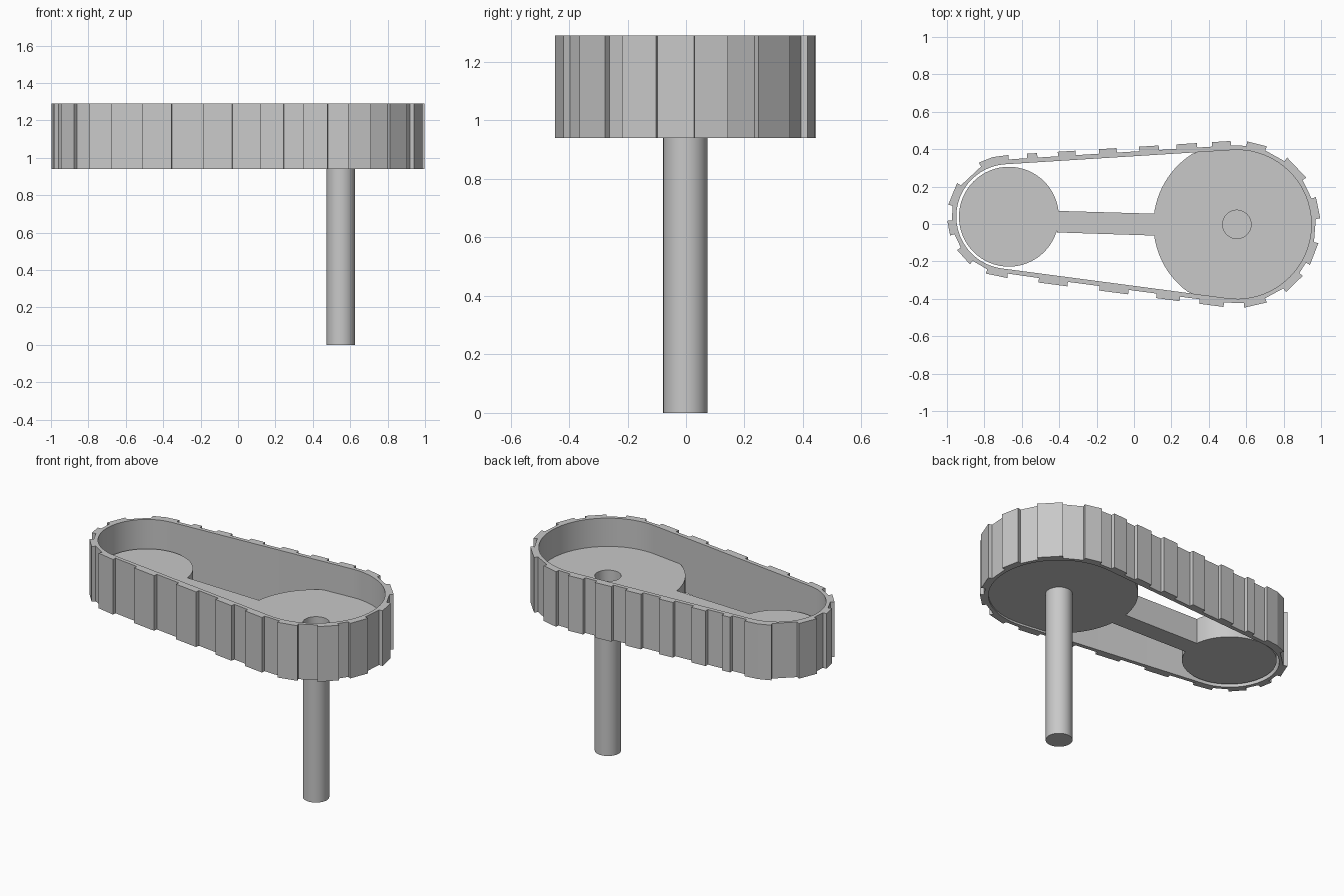
import bpy
from math import cos, sin, radians, degrees, acos, atan2, hypot

cube = bpy.data.objects.get("Cube")
if cube:
    bpy.data.objects.remove(cube, do_unlink=True)

GREY = (0.58, 0.58, 0.58, 1)
mat = bpy.data.materials.new("plain grey")
mat.use_nodes = True
mat.diffuse_color = GREY
mat.node_tree.nodes["Principled BSDF"].inputs["Base Color"].default_value = GREY

# Wheel centres, belt radii and heights
BIG, BIG_R = (0.55, -0.002), 0.398
SMALL, SMALL_R = (-0.67, 0.04), 0.28
BELT_BOTTOM, BELT_TOP = 0.94, 1.29
DISC_BOTTOM, DISC_TOP = 0.952, 1.11
BASE, TOOTH = 0.025, 0.049
SHAFT_R = 0.076

# Directions where the straight runs touch both wheels
dx, dy = SMALL[0] - BIG[0], SMALL[1] - BIG[1]
axis = degrees(atan2(dy, dx))
spread = degrees(acos((BIG_R - SMALL_R) / hypot(dx, dy)))
UPPER, LOWER = axis - spread, axis + spread


def polar(c, r, deg):
    return (c[0] + r * cos(radians(deg)), c[1] + r * sin(radians(deg)))


def arc(c, r, a, b, n):
    return [polar(c, r, a + (b - a) * i / n) for i in range(n + 1)]


def circle(c, r, n=64):
    return arc(c, r, 0, 360, n)[:-1]


def finish(obj):
    bpy.ops.object.select_all(action='DESELECT')
    obj.select_set(True)
    bpy.context.view_layer.objects.active = obj
    bpy.ops.object.shade_smooth_by_angle(angle=radians(12))


def slab(name, loops, z0, z1):
    """Extrude a flat outline; further loops become holes."""
    cu = bpy.data.curves.new(name, 'CURVE')
    cu.dimensions, cu.fill_mode = '2D', 'BOTH'
    cu.extrude = (z1 - z0) / 2
    for loop in loops:
        sp = cu.splines.new('POLY')
        sp.points.add(len(loop) - 1)
        for p, (x, y) in zip(sp.points, loop):
            p.co = (x, y, 0, 1)
        sp.use_cyclic_u = True
    obj = bpy.data.objects.new(name, cu)
    bpy.context.collection.objects.link(obj)
    obj.location.z = (z0 + z1) / 2
    bpy.ops.object.select_all(action='DESELECT')
    obj.select_set(True)
    bpy.context.view_layer.objects.active = obj
    bpy.ops.object.convert(target='MESH')
    obj = bpy.context.object
    obj.name = name
    obj.data.materials.clear()
    obj.data.materials.append(mat)
    finish(obj)


# Toothed belt: each tooth is a raised block between two stations
def on_arc(c, r):
    return lambda t, h: polar(c, r + h, t)


def on_line(angle):
    px, py = polar(BIG, BIG_R, angle)
    nx, ny = cos(radians(angle)), sin(radians(angle))
    return lambda x, h: (x + h * nx, py - (x - px) * nx / ny + h * ny)


sections = [
    (on_arc(SMALL, SMALL_R),
     [(90, 105), (105, 119), (147, 169), (184, 198), (213, 231), (248, 269)]),
    (on_line(LOWER),
     [(-0.505, -0.35), (-0.18, -0.025), (0.125, 0.25), (0.355, 0.485)]),
    (on_arc(BIG, BIG_R),
     [(-85, -69), (-54, -38), (-29, -13), (4, 19), (34, 53), (69, 83)]),
    (on_line(UPPER),
     [(0.52, 0.42), (0.34, 0.23), (0.135, 0.03), (-0.09, -0.185),
      (-0.31, -0.405), (-0.515, -0.57)]),
]
outer = []
for at, teeth in sections:
    for i, (a, b) in enumerate(teeth):
        if not (i and teeth[i - 1][1] == a):
            outer.append(at(a, BASE))
        outer += [at(a, TOOTH), at(b, TOOTH)]
        if not (i + 1 < len(teeth) and teeth[i + 1][0] == b):
            outer.append(at(b, BASE))
# Drop repeated points where two blocks join
outer = [p for i, p in enumerate(outer) if p != outer[i - 1]]
inner = (arc(SMALL, SMALL_R, UPPER, LOWER, 36)
         + arc(BIG, BIG_R, LOWER - 360, UPPER, 40))
slab("toothed_belt", [outer, inner], BELT_BOTTOM, BELT_TOP)


# Large disc, trimmed to fit the belt and bored for the shaft
def disc_radius(deg):
    if deg <= UPPER or deg >= LOWER:
        return BIG_R + 0.002
    near = min(deg - UPPER, LOWER - deg)
    return min(0.446, (BIG_R + 0.002) / max(cos(radians(near)), 0.1))


rim = [polar(BIG, disc_radius(d), d) for d in range(-90, 270, 4)]
slab("large_disc", [rim, circle(BIG, SHAFT_R, 40)], DISC_BOTTOM, DISC_TOP)

# Small disc and connecting arm
slab("small_disc", [circle((-0.669, 0.039), 0.267)], DISC_BOTTOM, DISC_TOP)
slab("connecting_arm",
     [[(-0.412, -0.045), (0.112, -0.062), (0.112, 0.055), (-0.412, 0.07)]],
     DISC_BOTTOM, DISC_TOP)

# Shaft under the large disc
bpy.ops.mesh.primitive_cylinder_add(
    vertices=40, radius=SHAFT_R, depth=DISC_BOTTOM,
    location=(BIG[0], BIG[1], DISC_BOTTOM / 2))
shaft = bpy.context.object
shaft.name = "shaft"
shaft.data.materials.append(mat)
finish(shaft)
